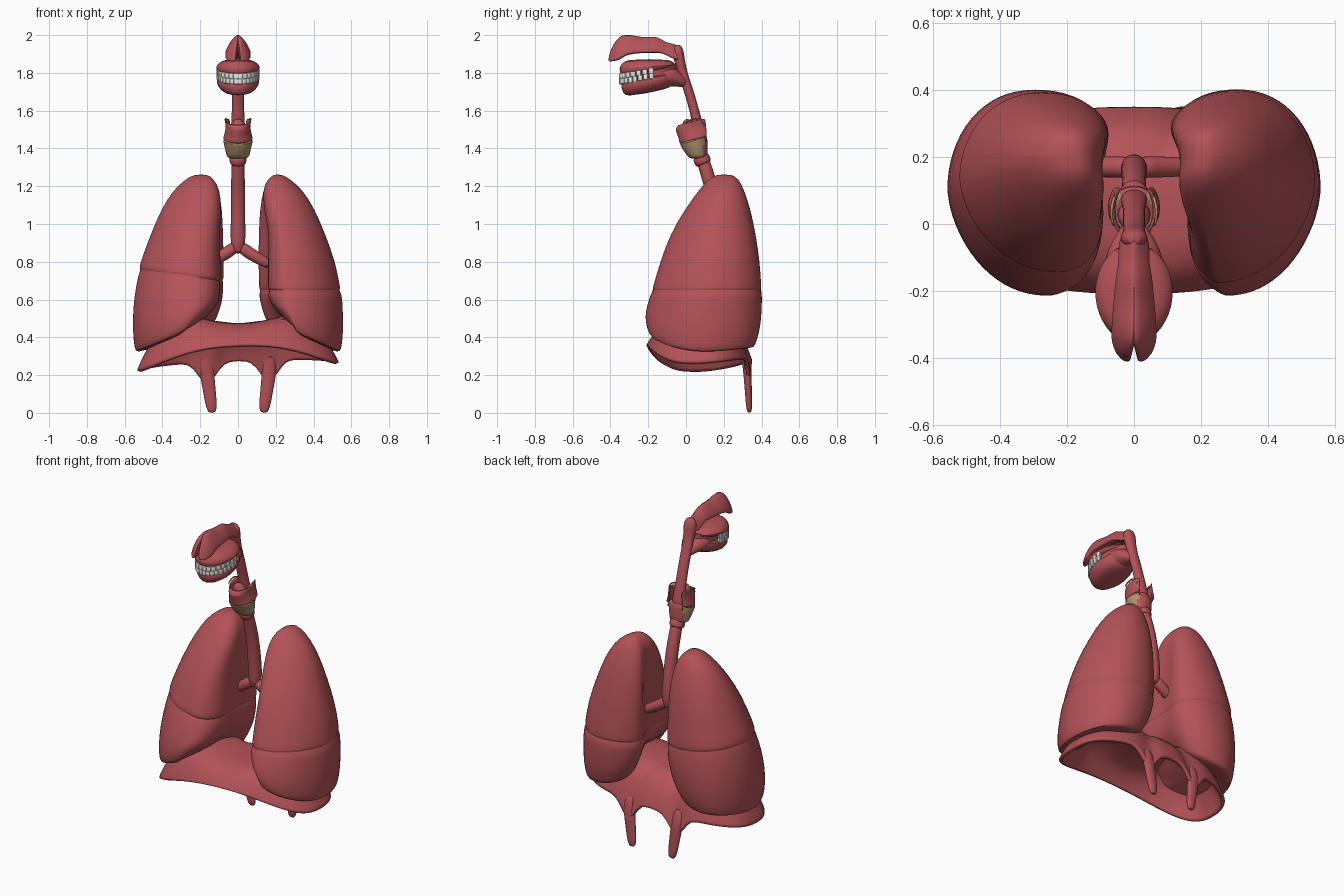
import bpy, bmesh, math
from mathutils import Vector, Matrix

if "Cube" in bpy.data.objects:
    bpy.data.objects.remove(bpy.data.objects["Cube"])


def material(name, rgb):
    m = bpy.data.materials.new(name)
    m.use_nodes = True
    m.diffuse_color = (*rgb, 1)
    m.node_tree.nodes["Principled BSDF"].inputs["Base Color"].default_value = (*rgb, 1)
    return m


RED = material("tissue red", (0.455, 0.086, 0.098))
TAN = material("cartilage tan", (0.43, 0.28, 0.15))
WHITE = material("tooth white", (0.8, 0.8, 0.77))


def finish(name, bm, mats, subdiv=0, thickness=0, angle=50):
    bmesh.ops.recalc_face_normals(bm, faces=bm.faces)
    mesh = bpy.data.meshes.new(name)
    bm.to_mesh(mesh)
    bm.free()
    ob = bpy.data.objects.new(name, mesh)
    bpy.context.collection.objects.link(ob)
    for m in mats:
        mesh.materials.append(m)
    if thickness:
        mod = ob.modifiers.new("thickness", "SOLIDIFY")
        mod.thickness, mod.offset = thickness, 0
    if subdiv:
        mod = ob.modifiers.new("smooth", "SUBSURF")
        mod.levels = mod.render_levels = subdiv
    bpy.ops.object.select_all(action="DESELECT")
    ob.select_set(True)
    bpy.context.view_layer.objects.active = ob
    bpy.ops.object.shade_smooth_by_angle(angle=math.radians(angle))


def skin(bm, rings, closed=True, first_cap=True, last_cap=True):
    """Bridge successive rings of points with quads."""
    rows = [[bm.verts.new(p) for p in ring] for ring in rings]
    n = len(rows[0])
    for a, b in zip(rows, rows[1:]):
        for i in range(n if closed else n - 1):
            j = (i + 1) % n
            bm.faces.new((a[i], a[j], b[j], b[i]))
    if first_cap:
        bm.faces.new(rows[0])
    if last_cap:
        bm.faces.new(rows[-1])


def loft(name, rings, mat=RED, subdiv=1):
    bm = bmesh.new()
    skin(bm, rings)
    finish(name, bm, [mat], subdiv)


def tube(name, path, mat=RED, wide=1.0, sides=14):
    """Tapered tube through (x, y, z, radius) points; wide stretches it sideways."""
    pts = [Vector(p[:3]) for p in path]
    rings = []
    for i, p in enumerate(pts):
        t = (pts[min(i + 1, len(pts) - 1)] - pts[max(i - 1, 0)]).normalized()
        u = t.cross(Vector((0, 1, 0)) if abs(t.y) < 0.8 else Vector((0, 0, 1))).normalized()
        v = t.cross(u)
        rings.append([p + path[i][3] * (u * wide * math.cos(a) + v * math.sin(a))
                      for a in (math.tau * k / sides for k in range(sides))])
    loft(name, rings, mat)


def oval(z, half, front, back, tilt=0, n=20):
    """Level ellipse whose back end is raised by tilt per unit of depth."""
    mid, depth = (front + back) / 2, (back - front) / 2
    return [Vector((half * math.cos(a), mid + depth * math.sin(a),
                    z + tilt * depth * (1 + math.sin(a))))
            for a in (math.tau * k / n for k in range(n))]


def power(v, p):
    return math.copysign(abs(v) ** p, v)


# Lungs: height, inner x, outer x, front y, back y
LUNG = [(1.263, .165, .23, .165, .24), (1.24, .13, .275, .12, .28),
        (1.18, .088, .345, .068, .308), (1.08, .056, .407, -.005, .342),
        (.95, .04, .463, -.083, .37), (.8, .033, .518, -.138, .392),
        (.6, .036, .555, -.195, .404), (.48, .055, .56, -.216, .4),
        (.4, .08, .557, -.216, .388), (.345, .105, .55, -.207, .372), (.325, .12, .542, -.195, .362),
        (.318, .15, .52, -.17, .34)]


def lung_row(z):
    for a, b in zip(LUNG, LUNG[1:]):
        if a[0] >= z >= b[0]:
            t = (a[0] - z) / (a[0] - b[0])
            return [p + (q - p) * t for p, q in zip(a, b)]


def lung(name, side, shift, notch, fissure, slant):
    groove = {r[0]: 0 for r in LUNG}
    groove.update({fissure + .022: 0, fissure + .006: 0, fissure: .009, fissure - .02: 0})
    rings = []
    for z in sorted(groove, reverse=True):
        z, xi, xo, yf, yb = lung_row(z)
        xi += shift
        cx, hx = (xi + xo) / 2, (xo - xi) / 2 - groove.get(z, 0)
        cy, hy = (yf + yb) / 2, (yb - yf) / 2 - groove.get(z, 0)
        low = min(1, max(0, (.62 - z) / .26))
        near = max(0, 1 - abs(z - fissure) / .15)
        hollow = notch * min(1, max(0, (1.22 - z) * 4))
        ring = []
        for k in range(32):
            c, s = math.cos(math.tau * k / 32), math.sin(math.tau * k / 32)
            p = .85 if c < 0 else .95
            x, y = cx + hx * (power(c, p) + .22 * min(0, s)), cy + hy * power(s, p)
            inner = min(1, (xo - x) / (xo - xi))
            # front of the medial side is hollowed, the front base follows the dome
            x += hollow * max(0, -c) ** .5 * min(1, max(0, (.6 - s) / .5))
            rise = low * inner * .17 * (1 - .7 * max(0, s))
            ring.append((side * x, y, z + rise - near * slant * inner))
        rings.append(ring)
    loft(name, rings)


lung("right_lung", -1, 0, .065, .76, .06)
lung("left_lung", 1, .028, .105, .652, 0)

# Diaphragm: thin domed sheet with a dipping back edge
SEG = 128
rings = []
for r in (1, .985, .96, .92, .86, .78, .65, .45, .25, .04):
    ring = []
    for k in range(SEG):
        c, s = math.cos(math.tau * k / SEG), math.sin(math.tau * k / SEG)
        ex, ey = .525 * power(c, .85), .27 * power(s, .75)
        x, y = ex * r, .07 + ey * r
        rim = .242 + .04 * ex + .112 * max(0, -s) ** 2.6 + .035 * max(0, s)
        if s > .5:
            rim -= .11 * math.exp(-((abs(ex) - .165) / .065) ** 2)
        top = .465 + .05 * min(1, (x / .25) ** 2)
        ring.append((x, y, rim + (top - rim) * (1 - r ** 4.5)))
    rings.append(ring)
bm = bmesh.new()
skin(bm, rings, first_cap=False)
finish("diaphragm", bm, [RED], thickness=.02)

# Crura hanging from the back of the diaphragm
for side, label in ((-1, "right"), (1, "left")):
    tube(label + "_crus", [(side * .168, .3, .31, .014), (side * .168, .318, .26, .02),
                           (side * .163, .326, .2, .022), (side * .152, .33, .12, .019),
                           (side * .144, .333, .06, .018), (side * .138, .335, .018, .015),
                           (side * .136, .336, 0, .008)], wide=1.8)

# Windpipe, collar and the two bronchi
tube("trachea", [(0, .17, .84, .03), (0, .17, .9, .042), (0, .165, 1.02, .039),
                 (0, .14, 1.18, .038), (0, .105, 1.29, .036), (0, .075, 1.38, .036)])
tube("trachea_collar", [(0, .094, 1.315, .036), (0, .091, 1.322, .046),
                        (0, .08, 1.355, .047), (0, .076, 1.365, .036)])
for side, label in ((-1, "right"), (1, "left")):
    tube(label + "_bronchus", [(side * .01, .17, .885, .03), (side * .04, .17, .86, .034),
                               (side * .1, .17, .82, .031), (side * .18, .17, .78, .028)])

# Voice box: tan ring with a red back, red shield open at the back above
bm = bmesh.new()
skin(bm, [oval(1.345, .05, .025, .112), oval(1.355, .062, .01, .116, .1),
          oval(1.39, .071, -.015, .116, .25), oval(1.425, .082, -.036, .112, .28),
          oval(1.435, .07, -.03, .105, .28)])
for f in bm.faces:
    f.normal_update()
    f.material_index = int(f.calc_center_median().y > .095 or abs(f.normal.z) > .85)
finish("cricoid_ring", bm, [TAN, RED], 1)
rings = []
for z, half, front, back in ((1.425, .077, -.032, .112), (1.46, .066, -.034, .108),
                             (1.5, .058, -.058, .105), (1.525, .068, -.036, .1)):
    ring = []
    for k in range(17):
        a = math.radians(-135 + 270 * k / 16)
        t = (1 - math.cos(a)) / 1.7
        ring.append((half * math.sin(a), front + (back - front) * t, z + .036 * t))
    rings.append(ring)
bm = bmesh.new()
skin(bm, rings, closed=False, first_cap=False, last_cap=False)
finish("thyroid_shield", bm, [RED], 1, .01)
for side, label in ((-1, "right"), (1, "left")):
    tube(label + "_shield_edge", [(side * .06, -.01, 1.535, .004), (side * .071, .03, 1.556, .005),
                                  (side * .06, .085, 1.564, .005), (side * .046, .1, 1.5, .005),
                                  (side * .05, .108, 1.43, .004)], TAN, sides=8)
tube("epiglottis", [(0, .04, 1.42, .045), (0, .02, 1.49, .042), (0, .01, 1.53, .035),
                    (0, -.005, 1.555, .012)], wide=1.2)

# Throat
tube("pharynx", [(0, .08, 1.4, .036), (0, .068, 1.5, .03), (0, .045, 1.6, .025),
                 (0, .016, 1.7, .026), (0, -.012, 1.78, .025), (0, -.03, 1.85, .027),
                 (0, -.04, 1.89, .032), (0, -.044, 1.925, .03), (0, -.046, 1.95, .014)], wide=1.3)

# Nasal passage: two mirrored halves split at the tip (y, width, bottom, top, slit)
NOSE = [(-.412, .028, 1.86, 1.88, .012), (-.39, .055, 1.86, 1.95, .006),
        (-.35, .07, 1.866, 1.997, -.004), (-.325, .07, 1.89, 2.002, -.008),
        (-.28, .068, 1.9, 2.002, -.01), (-.24, .064, 1.904, 1.988, -.01),
        (-.17, .058, 1.906, 1.994, -.01), (-.14, .052, 1.905, 1.986, -.01),
        (-.105, .046, 1.897, 1.96, -.01), (-.06, .05, 1.865, 1.955, -.01),
        (-.02, .035, 1.87, 1.935, -.01)]
for side, label in ((-1, "right"), (1, "left")):
    rings = []
    for y, w, zb, zt, gap in NOSE:
        h = zt - zb
        rings.append([(side * (gap + (w - gap) * u), y, zb + h * v) for u, v in
                      ((0, .05), (.5, 0), (.95, .02), (1, .12), (.84, .42), (.55, .75), (.22, 1), (0, 1.03))])
    loft(label + "_nasal_passage", rings)

# Mouth: gums, inner core and link to the throat
loft("upper_gum", [oval(1.785, .1, -.335, -.07, .15), oval(1.794, .113, -.35, -.06, .14),
                   oval(1.822, .121, -.357, -.052, .06), oval(1.852, .105, -.343, -.06),
                   oval(1.873, .07, -.31, -.08)])
loft("lower_gum", [oval(1.752, .1, -.33, -.06, .2), oval(1.743, .113, -.346, -.05, .2),
                   oval(1.715, .116, -.344, -.05, .2), oval(1.688, .094, -.332, -.06, .18),
                   oval(1.674, .06, -.31, -.11, .18)])
loft("mouth_core", [oval(1.72, .09, -.32, -.05, .2), oval(1.81, .09, -.32, -.05, .15)], subdiv=0)
tube("mouth_link", [(0, -.17, 1.785, .06), (0, -.11, 1.785, .062), (0, -.07, 1.778, .054),
                    (0, -.03, 1.76, .036), (0, .01, 1.735, .02)], wide=1.45)

# Teeth: two rows of rounded blocks along the arch, rising toward the back
for name, z, count in (("upper_teeth", 1.782, 16), ("lower_teeth", 1.754, 18)):
    bm = bmesh.new()
    for k in range(count):
        a = math.radians(-102 + 204 * (k + .5) / count)
        y = -.2 - .147 * math.cos(a)
        place = Vector((.106 * math.sin(a), y, z + .18 * (y + .347)))
        turn = math.atan2(.147 * math.sin(a), .106 * math.cos(a))
        size = Matrix.Diagonal((.43 / count, .016, .03, 1))
        bmesh.ops.create_cube(bm, size=1, matrix=Matrix.Translation(place)
                              @ Matrix.Rotation(turn, 4, "Z") @ size)
    bmesh.ops.bevel(bm, geom=bm.edges[:], offset=.005, segments=2, affect="EDGES", profile=.5)
    finish(name, bm, [WHITE], angle=40)
